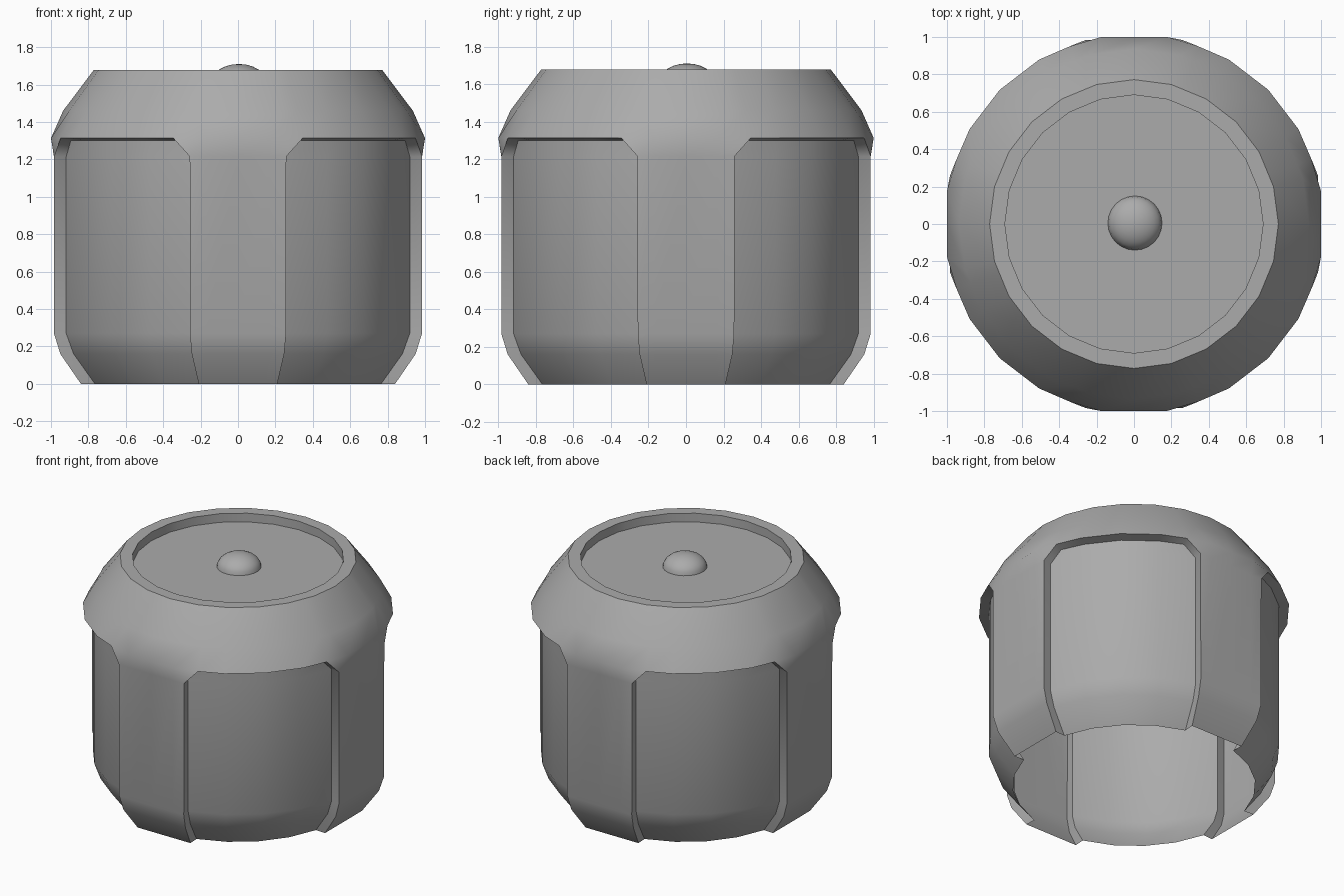
import bpy, bmesh
from math import radians, cos, sin

if "Cube" in bpy.data.objects:
    bpy.data.objects.remove(bpy.data.objects["Cube"])

bm = bmesh.new()


def polar(r, a, z):
    return (r * cos(radians(a)), r * sin(radians(a)), z)


def chord(r, a):
    # radius at angle a on a 24-sided ring
    return r * cos(radians(7.5)) / cos(radians(a % 15 - 7.5))


def turned(p, q):
    c, s = round(cos(radians(90 * q))), round(sin(radians(90 * q)))
    return (p[0] * c - p[1] * s, p[0] * s + p[1] * c, p[2])


def skin(rows, q):
    # quads between successive rows of points, turned by q quarter turns
    vs = [[bm.verts.new(turned(p, q)) for p in row] for row in rows]
    for a, b in zip(vs, vs[1:]):
        for i in range(len(a) - 1):
            bm.faces.new((a[i], a[i + 1], b[i + 1], b[i]))


# profiles: (pillar distance, pillar half width, panel radius, z)
low = [(0.84, 0.21, 0.792, 0), (0.95, 0.247, 0.91, 0.16),
       (0.984, 0.257, 0.951, 0.27), (0.984, 0.258, 0.951, 1.215)]
lip_z = 1.313
lip_r = {0: 1.0, 10: 1.015, 20: 1.01, 30: 1.015, 45: 1.015, 60: 1.015}


def lip(a):
    b = abs(a)
    return polar(lip_r[b if b <= 60 else 90 - b], a, lip_z)


for q in range(4):
    # raised flat pillar, flaring into the lip
    pillar = [[(x, w * t, z) for t in (-1, -0.66, 0, 0.66, 1)] for x, w, r, z in low]
    pillar.append([lip(a) for a in (-20, -10, 0, 10, 20)])
    skin(pillar, q)

    # recessed panel
    panel = [[polar(r, a, z) for a in (15, 30, 45, 60, 75)] for x, w, r, z in low]
    panel.append([polar(0.951, a, lip_z - 0.013) for a in (20, 30, 45, 60, 70)])
    # ledge under the lip
    panel.append([lip(a) for a in (20, 30, 45, 60, 70)])
    skin(panel, q)

    # step walls on both sides of the panel
    near_out = [(x, w, z) for x, w, r, z in low] + [lip(20)]
    near_in = [row[0] for row in panel[:5]]
    skin([near_in, near_out], q)
    skin([[(p[1], p[0], p[2]) for p in near_out],
          [(p[1], p[0], p[2]) for p in near_in]], q)

    # shoulder, rim and sunken lid
    upper = [[lip(a) for a in (-20, -10, 0, 10, 20, 30, 45, 60, 70)]]
    for r, z in ((0.935, 1.46), (0.772, 1.677), (0.69, 1.677), (0.69, 1.615), (0.01, 1.615)):
        upper.append([polar(chord(r, a), a, z) for a in (-20, -15, 0, 15, 20, 30, 45, 60, 70)])
    skin(upper, q)

bmesh.ops.remove_doubles(bm, verts=bm.verts, dist=0.0005)
# close the tiny centre of the lid
hole = [e for e in bm.edges if e.is_boundary and all(v.co.z > 1.6 for v in e.verts)]
bmesh.ops.holes_fill(bm, edges=hole, sides=0)
bmesh.ops.recalc_face_normals(bm, faces=bm.faces)
# make the open shell face outward
bm.normal_update()
lid = max(bm.faces, key=lambda f: f.calc_center_median().z)
if lid.normal.z < 0:
    bmesh.ops.reverse_faces(bm, faces=bm.faces)

mesh = bpy.data.meshes.new("canister_shell")
bm.to_mesh(mesh)
bm.free()
shell = bpy.data.objects.new("canister_shell", mesh)
bpy.context.collection.objects.link(shell)

# domed button: upper half of a flattened sphere
bpy.ops.mesh.primitive_uv_sphere_add(segments=24, ring_count=12, radius=1, location=(0.005, 0.005, 1.615))
button = bpy.context.object
button.name = "lid_button"
button.scale = (0.145, 0.145, 0.095)
b = bmesh.new()
b.from_mesh(button.data)
bmesh.ops.delete(b, geom=[v for v in b.verts if v.co.z < -0.01], context='VERTS')
b.to_mesh(button.data)
b.free()

# darker grey finish
grey = bpy.data.materials.new("dark_grey")
grey.diffuse_color = (0.41, 0.41, 0.41, 1)
grey.use_nodes = True
grey.node_tree.nodes["Principled BSDF"].inputs["Base Color"].default_value = grey.diffuse_color

for ob in (shell, button):
    ob.data.materials.append(grey)
    bpy.ops.object.select_all(action='DESELECT')
    ob.select_set(True)
    bpy.context.view_layer.objects.active = ob
    bpy.ops.object.shade_smooth_by_angle(angle=radians(46))
